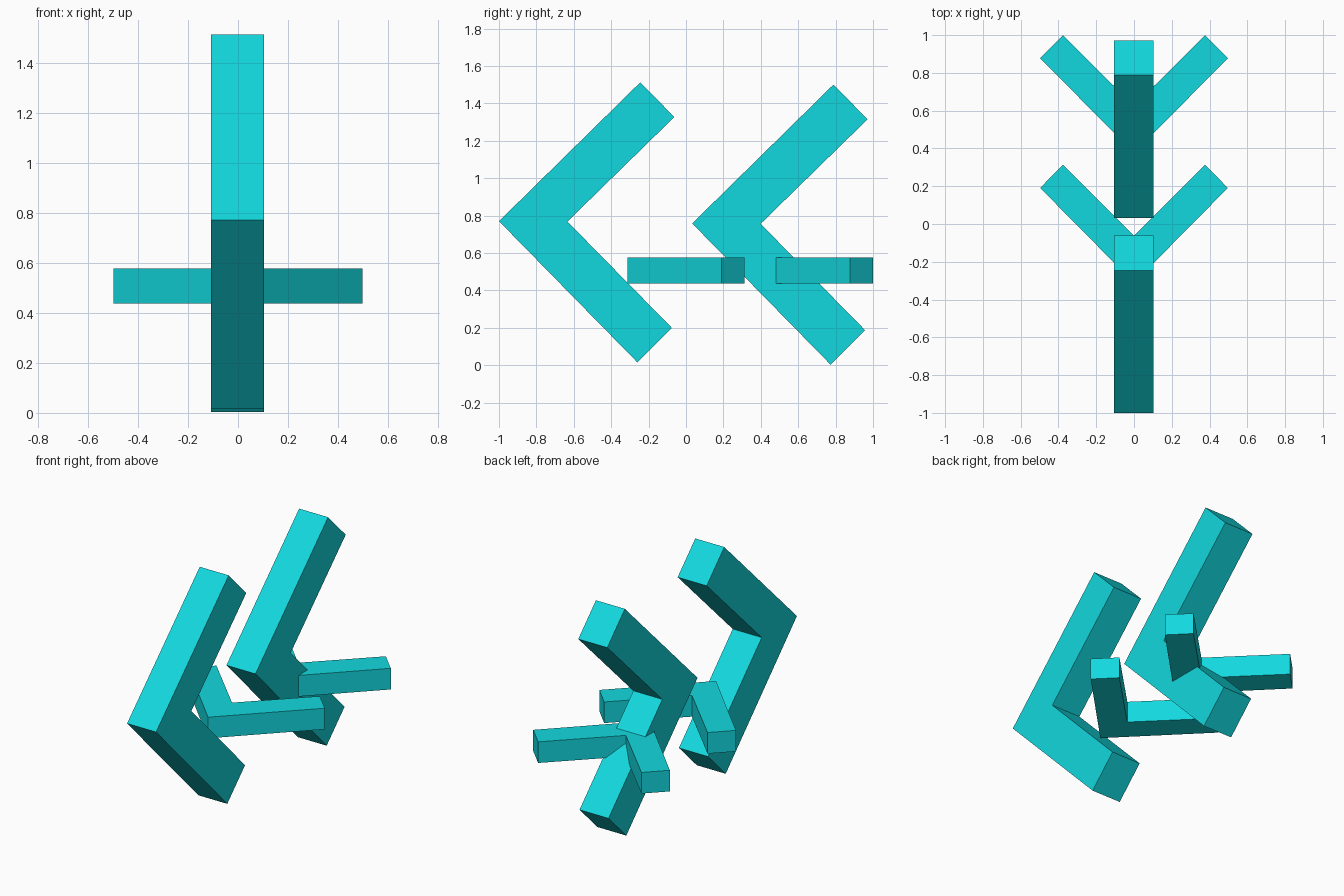
import bpy
import bmesh
from mathutils import Vector

cube = bpy.data.objects.get("Cube")
if cube:
    bpy.data.objects.remove(cube, do_unlink=True)

# Single flat colour
COLOUR = (0.006, 0.69, 0.735, 1.0)
cyan = bpy.data.materials.new("bright cyan")
cyan.use_nodes = True
cyan.diffuse_color = COLOUR
cyan.node_tree.nodes["Principled BSDF"].inputs["Base Color"].default_value = COLOUR


def prism(name, profile, depth):
    """Extrude a closed outline of 3D points along the depth vector."""
    bm = bmesh.new()
    face = bm.faces.new([bm.verts.new(p) for p in profile])
    out = bmesh.ops.extrude_face_region(bm, geom=[face])
    moved = [v for v in out["geom"] if isinstance(v, bmesh.types.BMVert)]
    bmesh.ops.translate(bm, verts=moved, vec=Vector(depth))
    bmesh.ops.recalc_face_normals(bm, faces=bm.faces)
    mesh = bpy.data.meshes.new(name)
    bm.to_mesh(mesh)
    bm.free()
    mesh.materials.append(cyan)
    obj = bpy.data.objects.new(name, mesh)
    bpy.context.collection.objects.link(obj)
    return obj


# Upright chevrons: outline in the side plane, pointing forward
UPRIGHT = [(0, 0), (0.755, 0.742), (0.938, 0.557),
           (0.366, -0.002), (0.925, -0.571), (0.74, -0.755)]
for name, y, z in (("front_upright_chevron", -1.0, 0.77),
                   ("rear_upright_chevron", 0.033, 0.758)):
    prism(name, [(-0.107, y + a, z + b) for a, b in UPRIGHT], (0.211, 0, 0))

# Flat chevrons: half outline mirrored across the centre, opening backward
HALF = [(0.497, 0.503), (0.376, 0.625)]
FLAT = [(0, 0)] + HALF + [(0, 0.25)] + [(-x, y) for x, y in reversed(HALF)]
for name, y in (("front_flat_chevron", -0.312), ("rear_flat_chevron", 0.375)):
    prism(name, [(a, y + b, 0.438) for a, b in FLAT], (0, 0, 0.139))
